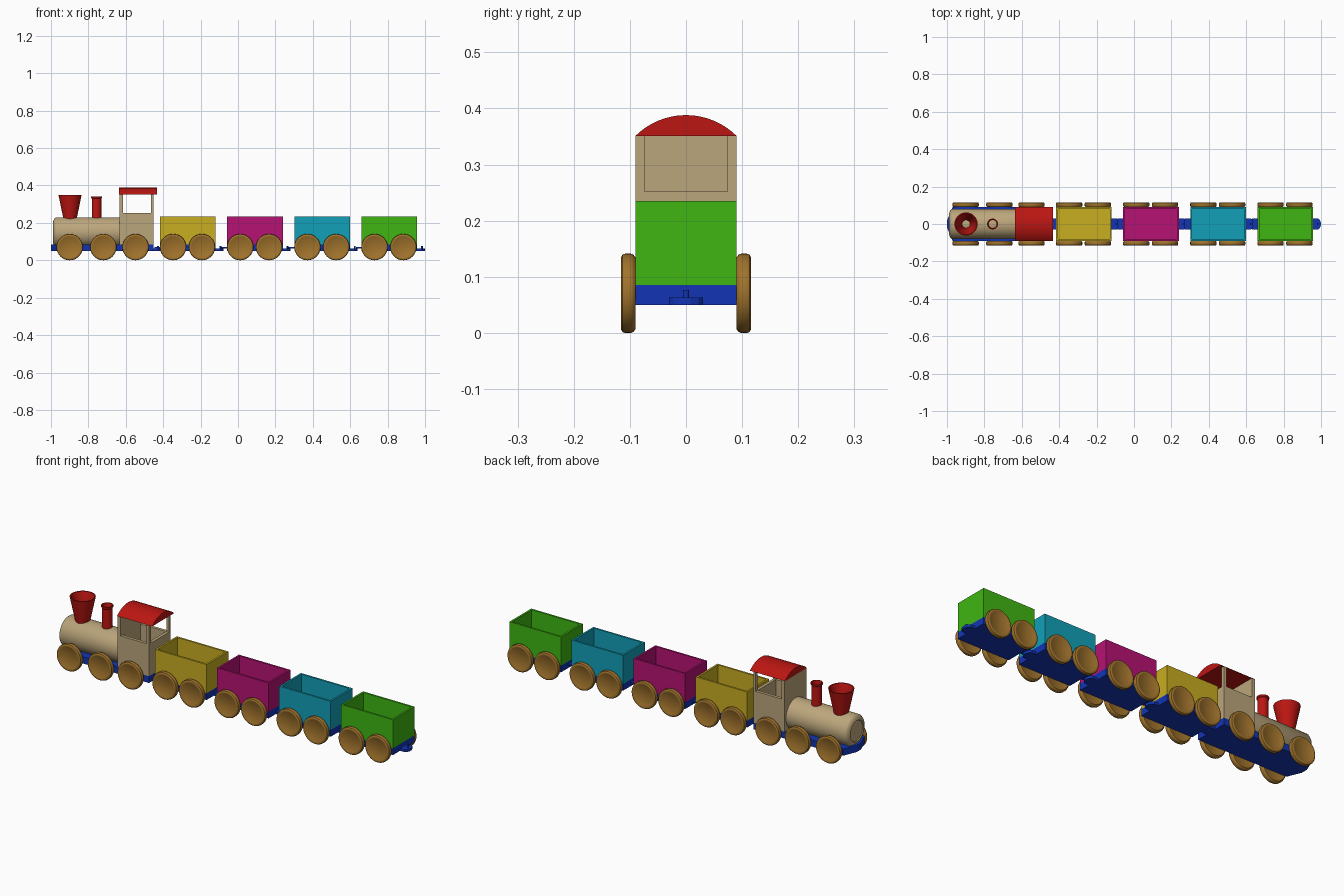
import bpy, bmesh, math
from mathutils import Matrix, Vector

if "Cube" in bpy.data.objects:
    bpy.data.objects.remove(bpy.data.objects["Cube"])


def material(name, rgb):
    m = bpy.data.materials.new(name)
    m.diffuse_color = (*rgb, 1)
    m.use_nodes = True
    m.node_tree.nodes["Principled BSDF"].inputs["Base Color"].default_value = m.diffuse_color
    return m


TAN = material("tan_wood", (0.50, 0.38, 0.20))
BROWN = material("brown_wood", (0.35, 0.17, 0.025))
RED = material("red_paint", (0.50, 0.008, 0.006))
BLUE = material("blue_paint", (0.006, 0.035, 0.46))
YELLOW = material("yellow_paint", (0.58, 0.42, 0.015))
MAGENTA = material("magenta_paint", (0.47, 0.006, 0.17))
CYAN = material("cyan_paint", (0.006, 0.35, 0.48))
GREEN = material("green_paint", (0.05, 0.47, 0.006))


def finish(bm, name, mat, smooth=False):
    bmesh.ops.recalc_face_normals(bm, faces=bm.faces)
    me = bpy.data.meshes.new(name)
    bm.to_mesh(me)
    bm.free()
    me.materials.append(mat)
    ob = bpy.data.objects.new(name, me)
    bpy.context.collection.objects.link(ob)
    if smooth:
        bpy.ops.object.select_all(action='DESELECT')
        ob.select_set(True)
        bpy.context.view_layer.objects.active = ob
        bpy.ops.object.shade_smooth_by_angle(angle=math.radians(35))
    return ob


def prism(name, pts, vec, mat, smooth=False):
    """Extrude a planar outline of 3D points along vec."""
    bm = bmesh.new()
    f = bm.faces.new([bm.verts.new(p) for p in pts])
    r = bmesh.ops.extrude_face_region(bm, geom=[f])
    bmesh.ops.translate(bm, vec=vec, verts=[v for v in r["geom"] if isinstance(v, bmesh.types.BMVert)])
    return finish(bm, name, mat, smooth)


def box(name, x, y, z, mat):
    pts = [(x[0], y[0], z[0]), (x[1], y[0], z[0]), (x[1], y[1], z[0]), (x[0], y[1], z[0])]
    return prism(name, pts, (0, 0, z[1] - z[0]), mat)


def lathe(name, profile, centre, axis, mat, n=48, closed=False):
    """Revolve (radius, height) points around an axis."""
    bm = bmesh.new()
    rot = Vector((0, 0, 1)).rotation_difference(Vector(axis)).to_matrix().to_4x4()
    pts = profile + profile[:1] if closed else profile
    vs = [bm.verts.new((r, 0, h)) for r, h in pts]
    es = [bm.edges.new(p) for p in zip(vs, vs[1:])]
    bmesh.ops.spin(bm, geom=vs + es, cent=(0, 0, 0), axis=(0, 0, 1),
                   angle=math.tau, steps=n, use_duplicate=False)
    bmesh.ops.remove_doubles(bm, verts=bm.verts, dist=1e-5)
    bm.transform(Matrix.Translation(centre) @ rot)
    return finish(bm, name, mat, True)


def wheels(prefix, xs):
    # rounded wheels with a shallow dished face, joined by axles
    prof = [(0, 0), (0.052, 0), (0.056, -0.002), (0.064, -0.002), (0.069, 0.002), (0.0705, 0.006),
            (0.0705, 0.017), (0.069, 0.021), (0.064, 0.024), (0.058, 0.024), (0.052, 0.020), (0, 0.020)]
    for i, x in enumerate(xs):
        for s, side in ((-1, "near"), (1, "far")):
            lathe(f"{prefix}_wheel_{i}_{side}", prof, (x, s * 0.092, 0.0705), (0, s, 0), BROWN)
        lathe(f"{prefix}_axle_{i}", [(0, -0.096), (0.01, -0.096), (0.01, 0.096), (0, 0.096)],
              (x, 0, 0.0705), (0, 1, 0), BLUE, 16)


def rear_coupling(prefix, x):
    # rounded tongue and upright peg behind a vehicle
    pts = [(x - 0.01, -0.03, 0.05), (x + 0.025, -0.03, 0.05), (x + 0.035, -0.022, 0.05),
           (x + 0.041, -0.008, 0.05)]
    pts += [(a, -b, c) for a, b, c in reversed(pts)]
    prism(prefix + "_tongue", pts, (0, 0, 0.013), BLUE)
    lathe(prefix + "_peg", [(0, 0), (0.005, 0), (0.005, 0.016), (0, 0.016)],
          (x + 0.025, 0, 0.06), (0, 0, 1), BLUE, 16)


# open wagons
W = 0.09
for i, (colour, mat) in enumerate((("yellow", YELLOW), ("magenta", MAGENTA), ("cyan", CYAN), ("green", GREEN))):
    name = f"{colour}_wagon"
    x0 = -0.417 + i * 0.359
    x1 = x0 + 0.298
    box(name + "_base", (x0, x1), (-W, W), (0.05, 0.085), BLUE)
    # hollow tray: inset the top and push it down
    bm = bmesh.new()
    bmesh.ops.create_cube(bm, size=1)
    bm.transform(Matrix.Translation(((x0 + x1) / 2, 0, 0.16)) @ Matrix.Diagonal((x1 - x0, 2 * W, 0.15, 1)))
    bm.normal_update()
    top = max(bm.faces, key=lambda f: f.calc_center_median().z)
    bmesh.ops.inset_individual(bm, faces=[top], thickness=0.014)
    r = bmesh.ops.extrude_face_region(bm, geom=[top])
    bmesh.ops.delete(bm, geom=[top], context='FACES_ONLY')
    bmesh.ops.translate(bm, vec=(0, 0, -0.135), verts=[v for v in r["geom"] if isinstance(v, bmesh.types.BMVert)])
    finish(bm, name + "_tray", mat)
    # front link resting on the coupling ahead
    box(name + "_front_link", (x0 - 0.03, x0 + 0.01), (-0.03, 0.03), (0.064, 0.072), BLUE)
    rear_coupling(name, x1)
    wheels(name, (x0 + 0.07, x0 + 0.224))

# locomotive base with pointed nose
prism("engine_base", [(-0.452, -W, 0.05), (-0.452, W, 0.05), (-0.97, W, 0.05), (-1.0, 0.018, 0.05),
                      (-1.0, -0.018, 0.05), (-0.97, -W, 0.05)], (0, 0, 0.035), BLUE)
rear_coupling("engine", -0.452)
wheels("engine", (-0.90, -0.72, -0.548))

# boiler with rounded front
lathe("boiler", [(0, 0), (0.08, 0), (0.08, 0.34), (0.074, 0.349), (0.062, 0.355), (0.055, 0.357),
                 (0.052, 0.353), (0, 0.353)], (-0.632, 0, 0.15), (-1, 0, 0), TAN, 64)

# funnel and short pipe, both hollow
lathe("funnel", [(0.033, 0.21), (0.062, 0.35), (0.056, 0.35), (0.021, 0.232), (0.021, 0.21)],
      (-0.898, 0, 0), (0, 0, 1), RED, closed=True)
lathe("steam_pipe", [(0.025, 0.21), (0.025, 0.33), (0.029, 0.334), (0.029, 0.342), (0.024, 0.342), (0.021, 0.33),
                     (0.021, 0.21)], (-0.756, 0, 0), (0, 0, 1), RED, closed=True)

# cab walls and corner posts
box("cab_front_wall", (-0.634, -0.616), (-W, W), (0.085, 0.351), TAN)
box("cab_rear_wall", (-0.468, -0.452), (-W, W), (0.085, 0.252), TAN)
for s, side in ((-1, "near"), (1, "far")):
    y = sorted((s * W, s * 0.074))
    box(f"cab_{side}_wall", (-0.616, -0.468), y, (0.085, 0.252), TAN)
    box(f"cab_{side}_post", (-0.466, -0.452), y, (0.252, 0.351), TAN)

# arched roof
R = (W ** 2 + 0.037 ** 2) / (2 * 0.037)
half = math.asin(W / R)
arc = [(-0.636, R * math.sin(a), 0.388 - R + R * math.cos(a))
       for a in (half * (k / 12 - 1) for k in range(25))]
prism("cab_roof", arc, (0.203, 0, 0), RED, True)
